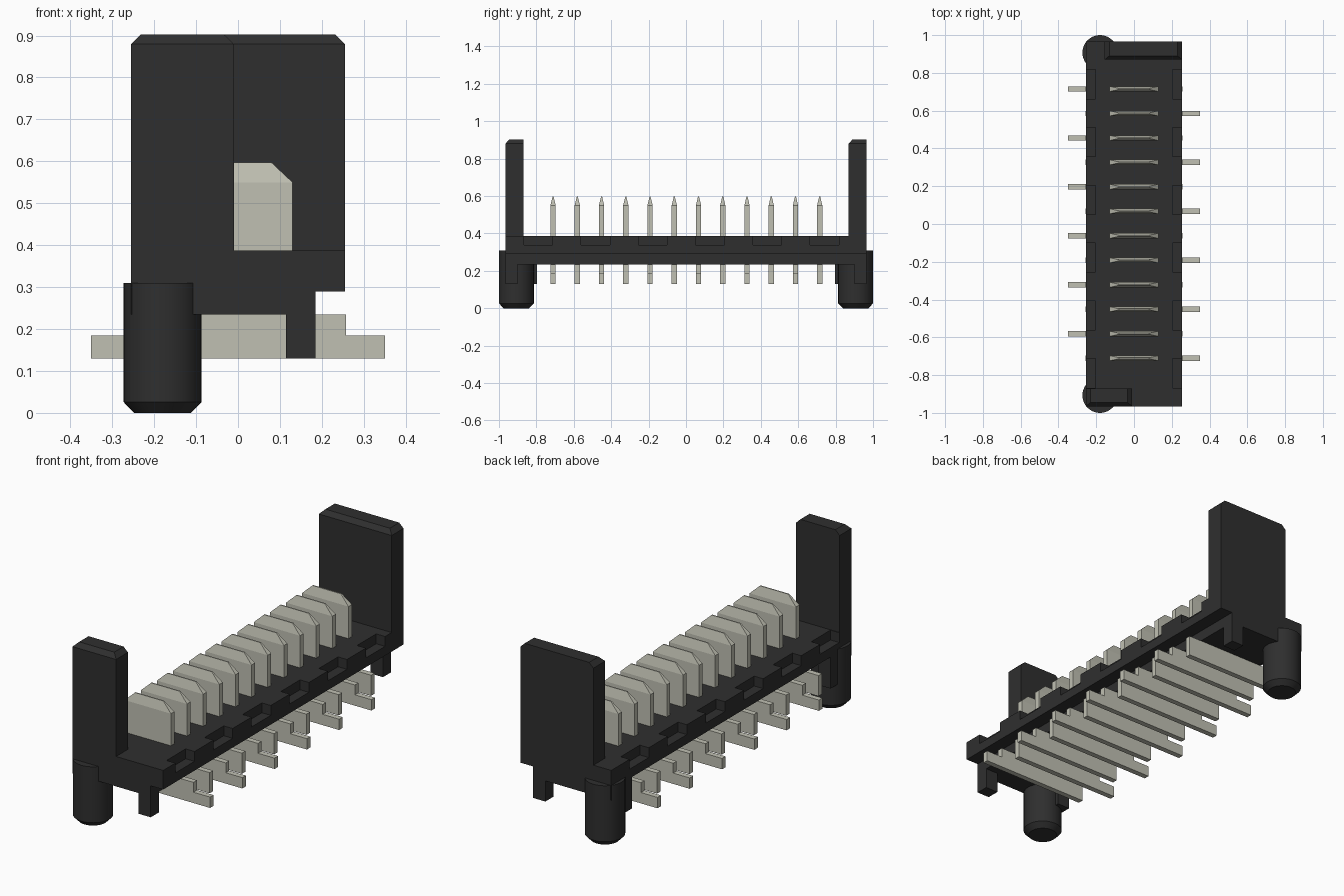
import bpy
import bmesh
from math import pi
from mathutils import Matrix

cube = bpy.data.objects.get("Cube")
if cube:
    bpy.data.objects.remove(cube, do_unlink=True)


def material(name, rgb):
    mat = bpy.data.materials.new(name)
    mat.use_nodes = True
    mat.diffuse_color = (*rgb, 1)
    mat.node_tree.nodes["Principled BSDF"].inputs["Base Color"].default_value = (*rgb, 1)
    return mat


BLACK = material("black plastic", (0.028, 0.028, 0.028))
METAL = material("tin metal", (0.53, 0.53, 0.45))


def add_object(name, bm, mat):
    bmesh.ops.recalc_face_normals(bm, faces=bm.faces)
    mesh = bpy.data.meshes.new(name)
    bm.to_mesh(mesh)
    bm.free()
    mesh.materials.append(mat)
    obj = bpy.data.objects.new(name, mesh)
    bpy.context.collection.objects.link(obj)
    return obj


def add_box(bm, x, y, z):
    """Box from (low, high) ranges; returns its vertices."""
    size = [b - a for a, b in (x, y, z)]
    centre = [(a + b) / 2 for a, b in (x, y, z)]
    mat = Matrix.Translation(centre) @ Matrix.Diagonal((*size, 1))
    return bmesh.ops.create_cube(bm, size=1, matrix=mat)["verts"]


def box(name, x, y, z):
    bm = bmesh.new()
    add_box(bm, x, y, z)
    return add_object(name, bm, BLACK)


def add_prism(bm, profile, y0, y1):
    """Extrude an x-z outline along y."""
    face = bm.faces.new([bm.verts.new((x, y0, z)) for x, z in profile])
    new = bmesh.ops.extrude_face_region(bm, geom=[face])["geom"]
    verts = [v for v in new if isinstance(v, bmesh.types.BMVert)]
    bmesh.ops.translate(bm, verts=verts, vec=(0, y1 - y0, 0))


# Base rail: stepped section with six notches along each upper edge
W, STEP, END = 0.255, 0.185, 0.965
LOW, LIP, TOP = 0.235, 0.29, 0.387
bm = bmesh.new()
add_prism(bm, [(-STEP, LOW), (STEP, LOW), (STEP, LIP), (W, LIP),
               (W, TOP), (-W, TOP), (-W, LIP), (-STEP, LIP)], -END, END)
base = add_object("base_rail", bm, BLACK)

bm = bmesh.new()
for side in (-1, 1):
    for i in range(6):
        y = -0.79 + i * 0.306
        add_box(bm, sorted((side * 0.205, side * 0.3)), (y - 0.077, y + 0.077), (0.337, 0.45))
cutter = add_object("notch_cutter", bm, BLACK)
cutter.hide_render = True
cut = base.modifiers.new("notches", 'BOOLEAN')
cut.operation, cut.solver, cut.object = 'DIFFERENCE', 'EXACT', cutter
bpy.context.view_layer.update()
graph = bpy.context.evaluated_depsgraph_get()
cut_mesh = bpy.data.meshes.new_from_object(base.evaluated_get(graph))
base.modifiers.clear()
base.data = cut_mesh
bpy.data.objects.remove(cutter, do_unlink=True)


# End walls: top bevelled at both ends and on the front side
def end_wall(name, x0, x1, y0, y1):
    bm = bmesh.new()
    add_box(bm, (x0, x1), (y0, y1), (TOP, 0.88))
    top = max(bm.faces, key=lambda f: f.calc_center_median().z)
    new = bmesh.ops.extrude_face_region(bm, geom=[top])["geom"]
    bmesh.ops.delete(bm, geom=[top], context='FACES_ONLY')
    middle = (x0 + x1) / 2
    for v in new:
        if isinstance(v, bmesh.types.BMVert):
            v.co.z = 0.903
            v.co.x += 0.024 if v.co.x < middle else -0.024
            if v.co.y < (y0 + y1) / 2:
                v.co.y += 0.02
    return add_object(name, bm, BLACK)


end_wall("front_wall", -W, -0.01, -END, -0.87)
end_wall("back_wall", -0.155, W, 0.87, END)

# Locating pegs and standoff feet at both ends
for side, label in ((-1, "front"), (1, "back")):
    bm = bmesh.new()
    for z0, z1, r0, r1 in ((0, 0.026, 0.068, 0.093), (0.026, 0.31, 0.093, 0.093)):
        bmesh.ops.create_cone(bm, cap_ends=True, segments=40, radius1=r0, radius2=r1,
                              depth=z1 - z0, matrix=Matrix.Translation((-0.18, side * 0.907, (z0 + z1) / 2)))
    inner = [f for f in bm.faces if len(f.verts) > 4
             and abs(f.calc_center_median().z - 0.026) < 0.001]
    bmesh.ops.delete(bm, geom=inner, context='FACES')
    bmesh.ops.remove_doubles(bm, verts=bm.verts, dist=0.0001)
    peg = add_object(label + "_peg", bm, BLACK)
    bpy.ops.object.select_all(action='DESELECT')
    peg.select_set(True)
    bpy.context.view_layer.objects.active = peg
    bpy.ops.object.shade_smooth_by_angle(angle=pi / 6)

    box(label + "_foot", (0.115, STEP), sorted((side * 0.9, side * END)), (0.13, LOW))
    box(label + "_corner_block", (-W, -STEP), sorted((side * 0.797, side * END)), (LOW, LIP))
    box(label + "_inner_foot", (-W, -STEP), sorted((side * 0.797, side * 0.865)), (0.13, LOW))

# Contacts: pointed blade above, bar with a tail below, tails alternating sides
HALF = 0.014
for i in range(12):
    y = 0.715 - i * 0.1296
    s = -1 if i % 2 == 0 else 1
    bm = bmesh.new()
    add_prism(bm, [(-s * 0.257, 0.13), (s * 0.35, 0.13), (s * 0.35, 0.185),
                   (s * 0.257, 0.185), (s * 0.257, LOW), (-s * 0.257, LOW)], y - HALF, y + HALF)
    add_object(f"contact_tail_{i + 1}", bm, METAL)

    bm = bmesh.new()
    add_box(bm, (-0.13, 0.13), (y - HALF, y + HALF), (TOP, 0.55))
    top = max(bm.faces, key=lambda f: f.calc_center_median().z)
    new = bmesh.ops.extrude_face_region(bm, geom=[top])["geom"]
    bmesh.ops.delete(bm, geom=[top], context='FACES_ONLY')
    for v in new:
        if isinstance(v, bmesh.types.BMVert):
            v.co.x *= 0.08 / 0.13
            v.co.y = y + (v.co.y - y) * 0.2
            v.co.z = 0.597
    add_object(f"contact_blade_{i + 1}", bm, METAL)
